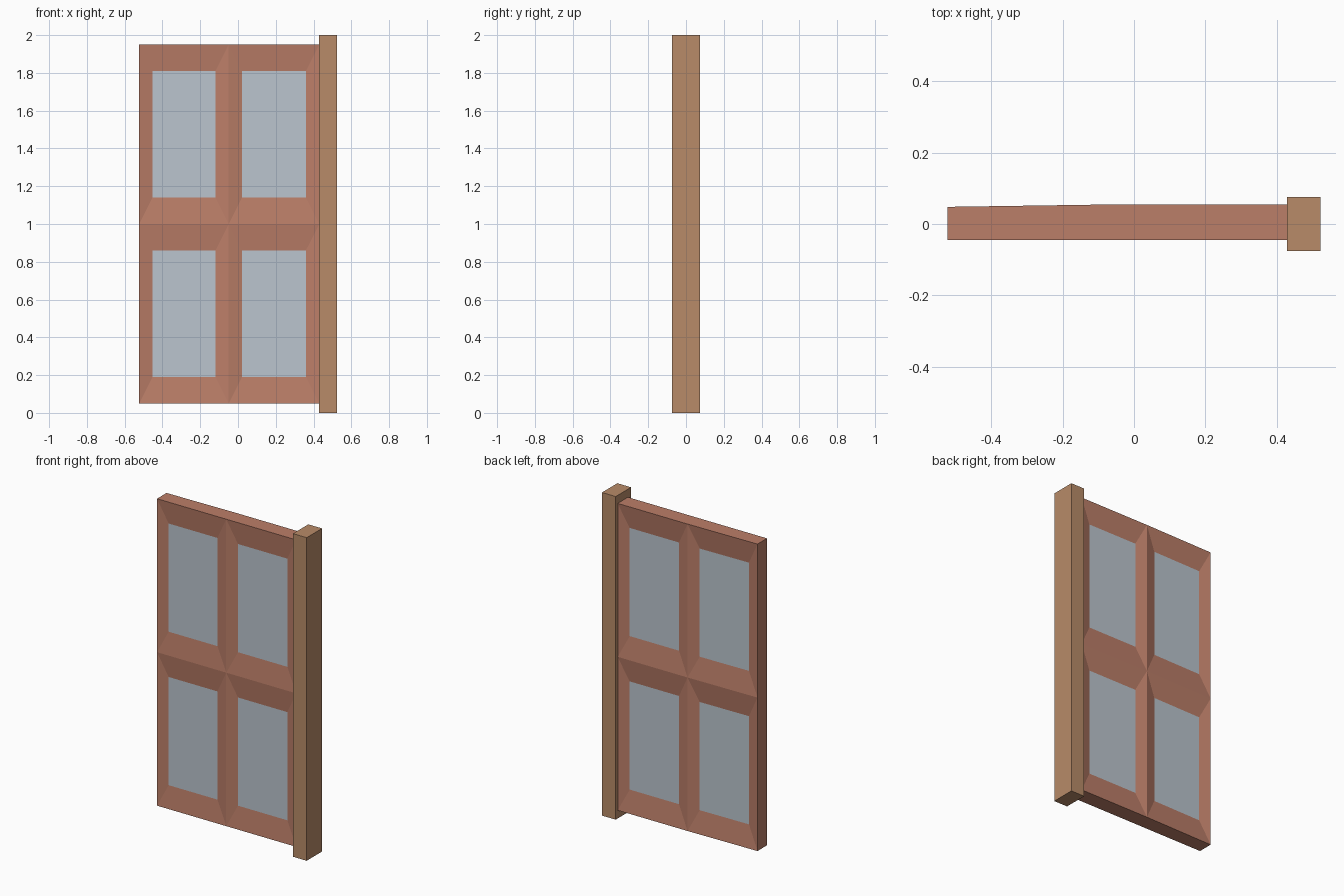
import bpy, bmesh
from mathutils import Vector

if "Cube" in bpy.data.objects:
    bpy.data.objects.remove(bpy.data.objects["Cube"])


def material(name, rgb):
    m = bpy.data.materials.new(name)
    m.diffuse_color = (*rgb, 1)
    m.use_nodes = True
    m.node_tree.nodes["Principled BSDF"].inputs["Base Color"].default_value = m.diffuse_color
    return m


def add_object(name, bm, mats):
    bmesh.ops.recalc_face_normals(bm, faces=bm.faces)
    me = bpy.data.meshes.new(name)
    bm.to_mesh(me)
    bm.free()
    for m in mats:
        me.materials.append(m)
    ob = bpy.data.objects.new(name, me)
    bpy.context.collection.objects.link(ob)
    return ob


wood = material("red_wood", (0.50, 0.21, 0.14))
glass = material("pale_glass", (0.50, 0.56, 0.62))
post_wood = material("post_wood", (0.48, 0.26, 0.14))

XS = (-0.523, -0.049, 0.43)
ZS = (0.05, 1.0, 1.95)
PANE_SCALE = 0.705

# Door leaf: 2 x 2 cells on each side, each sloping in to a recessed pane
bm = bmesh.new()


def door_side(ys, recess):
    grid = [[bm.verts.new((x, y, z)) for z in ZS] for x, y in zip(XS, ys)]
    for i in range(2):
        for k in range(2):
            outer = [grid[i][k], grid[i + 1][k], grid[i + 1][k + 1], grid[i][k + 1]]
            mid = sum((v.co for v in outer), Vector()) / 4
            inner = [bm.verts.new(mid + (v.co - mid) * PANE_SCALE + Vector((0, recess, 0)))
                     for v in outer]
            for n in range(4):
                m = (n + 1) % 4
                bm.faces.new((outer[n], outer[m], inner[m], inner[n]))
            bm.faces.new(inner).material_index = 1
    # outline of the side, in order
    return [grid[i][k] for i, k in
            ((0, 0), (1, 0), (2, 0), (2, 1), (2, 2), (1, 2), (0, 2), (0, 1))]


front = door_side((-0.045, -0.045, -0.045), 0.014)
back = door_side((0.048, 0.055, 0.055), -0.018)

# Narrow edges joining front and back
for n in range(8):
    m = (n + 1) % 8
    bm.faces.new((front[n], front[m], back[m], back[n]))
add_object("door_leaf", bm, (wood, glass))

# Hinge post
bm = bmesh.new()
bmesh.ops.create_cube(bm, size=1)
bmesh.ops.scale(bm, vec=(0.094, 0.15, 2.0), verts=bm.verts)
bmesh.ops.translate(bm, vec=(0.476, 0, 1.0), verts=bm.verts)
add_object("hinge_post", bm, (post_wood,))
